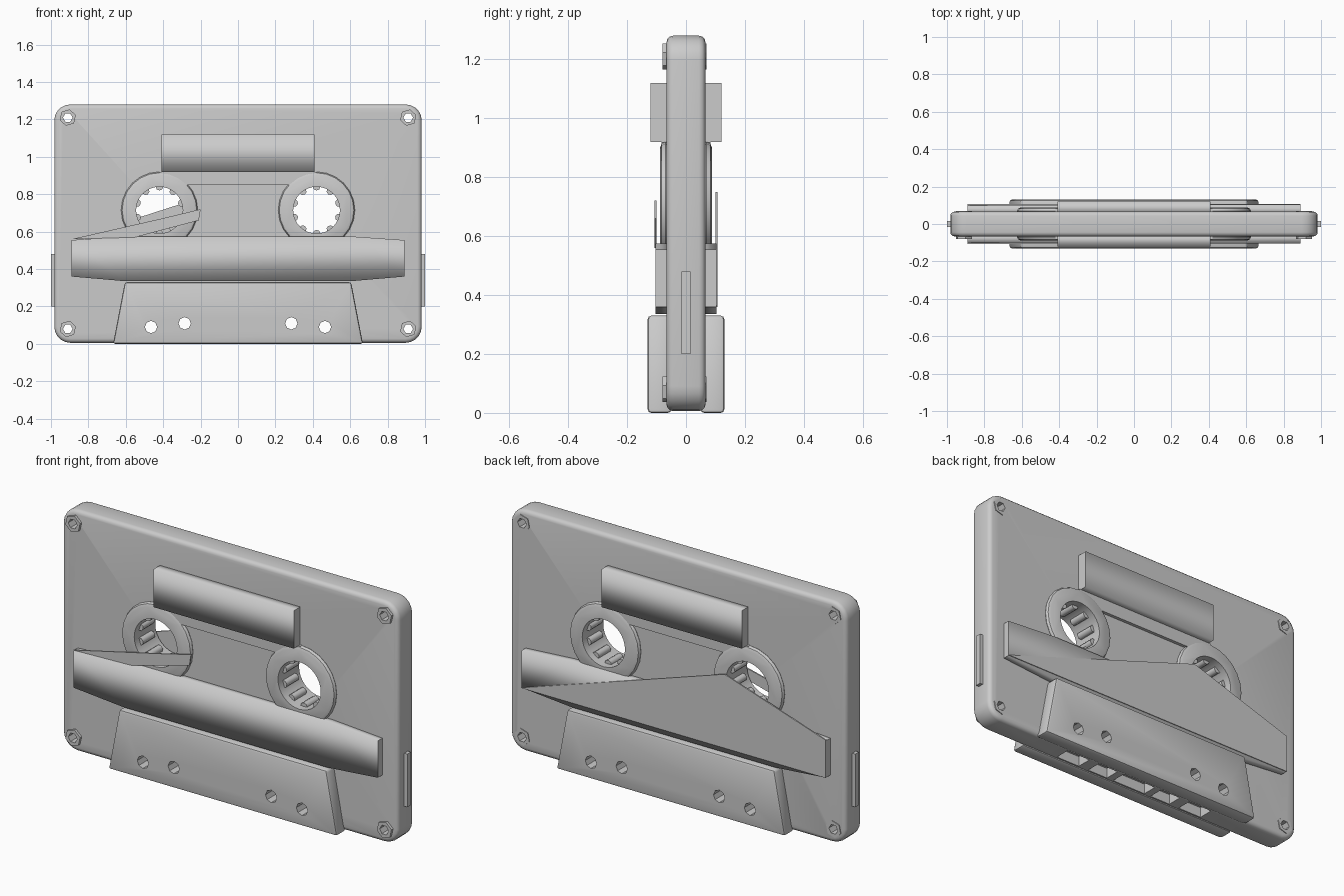
import bpy, bmesh, math
from mathutils import Vector

cube = bpy.data.objects.get("Cube")
if cube:
    bpy.data.objects.remove(cube)

plastic = bpy.data.materials.new("grey plastic")
plastic.use_nodes = True
GREY = (0.6, 0.6, 0.6, 1)
plastic.diffuse_color = GREY
plastic.node_tree.nodes["Principled BSDF"].inputs["Base Color"].default_value = GREY


def prism(name, outline, y0, y1):
    """Solid from an (x, z) outline stretched from y0 to y1."""
    bm = bmesh.new()
    face = bm.faces.new([bm.verts.new((x, y0, z)) for x, z in outline])
    new = bmesh.ops.extrude_face_region(bm, geom=[face])["geom"]
    verts = [v for v in new if isinstance(v, bmesh.types.BMVert)]
    bmesh.ops.translate(bm, verts=verts, vec=Vector((0, y1 - y0, 0)))
    bmesh.ops.recalc_face_normals(bm, faces=bm.faces)
    mesh = bpy.data.meshes.new(name)
    bm.to_mesh(mesh)
    bm.free()
    obj = bpy.data.objects.new(name, mesh)
    bpy.context.collection.objects.link(obj)
    mesh.materials.append(plastic)
    return obj


def rect(x0, x1, z0, z1):
    return [(x0, z0), (x1, z0), (x1, z1), (x0, z1)]


def circle(x, z, r, n, turn=0.0):
    return [(x + r * math.cos(turn + math.tau * i / n),
             z + r * math.sin(turn + math.tau * i / n)) for i in range(n)]


def rounded(w, z0, z1, r, n=5):
    pts = []
    centres = [(w - r, z1 - r), (r - w, z1 - r), (r - w, z0 + r), (w - r, z0 + r)]
    for q, (cx, cz) in enumerate(centres):
        for i in range(n + 1):
            a = math.pi / 2 * (q + i / n)
            pts.append((cx + r * math.cos(a), cz + r * math.sin(a)))
    return pts


def select(obj):
    bpy.ops.object.select_all(action='DESELECT')
    obj.select_set(True)
    bpy.context.view_layer.objects.active = obj


def bevel(obj, width, segments=3):
    mod = obj.modifiers.new("bevel", 'BEVEL')
    mod.width, mod.segments = width, segments
    mod.limit_method, mod.angle_limit = 'ANGLE', math.radians(60)
    select(obj)
    bpy.ops.object.modifier_apply(modifier=mod.name)


def cut(obj, cutters):
    select(obj)
    for cutter in cutters:
        mod = obj.modifiers.new("cut", 'BOOLEAN')
        mod.operation, mod.solver, mod.object = 'DIFFERENCE', 'EXACT', cutter
        bpy.ops.object.modifier_apply(modifier=mod.name)


def smooth(obj, degrees=40):
    select(obj)
    bpy.ops.object.shade_smooth_by_angle(angle=math.radians(degrees))


def soft_block(name, outline, y0, y1):
    """Block shaded as one soft roll, with crisp ends."""
    obj = prism(name, outline, y0, y1)
    for p in obj.data.polygons:
        p.use_smooth = abs(p.normal.x) < 0.9
    return obj


REEL_X, REEL_Z, HOLE_R = 0.42, 0.715, 0.125
SCREWS = [(s * 0.91, z) for s in (-1, 1) for z in (0.08, 1.21)]
PIN_HOLES = [(s * x, z) for s in (-1, 1) for x, z in ((0.465, 0.09), (0.285, 0.11))]

# Cutters for reel, screw and pin holes, and slots under the tape edge
reel_cuts = [prism("reel_cutter", circle(s * REEL_X, REEL_Z, HOLE_R, 32), -0.3, 0.3) for s in (-1, 1)]
screw_cuts = [prism("screw_cutter", circle(x, z, 0.026, 6), -0.3, 0.3) for x, z in SCREWS]
pin_cuts = [prism("pin_cutter", circle(x, z, 0.033, 8), -0.3, 0.3) for x, z in PIN_HOLES]
slot_cuts = [prism("slot_cutter", rect(x - w, x + w, -0.1, 0.06), -0.04, 0.04)
             for x, w in ((0, 0.1), (-0.2, 0.06), (0.2, 0.06), (-0.39, 0.07), (0.39, 0.07))]

# Main shell
shell = prism("shell", rounded(0.982, 0.006, 1.28, 0.085), -0.066, 0.066)
bevel(shell, 0.022)
cut(shell, reel_cuts + screw_cuts + pin_cuts + slot_cuts)
smooth(shell)

# Side tabs
for s, side in ((-1, "right"), (1, "left")):
    prism(side + "_tab", rect(*sorted((s * 0.96, s * 1.0)), 0.2, 0.48), -0.015, 0.015)

# Screw heads
for x, z in SCREWS:
    for y0, y1 in ((-0.08, -0.05), (0.05, 0.07)):
        head = prism("screw_head", circle(x, z, 0.045, 6, 0.3), y0, y1)
        cut(head, screw_cuts)

# Raised parts on both faces
for s, side in ((-1, "front"), (1, "back")):
    def span(depth):
        return sorted((s * 0.05, s * depth))

    soft_block(side + "_upper_label", rect(-0.41, 0.41, 0.92, 1.12), *span(0.12))
    soft_block(side + "_middle_band", [(-0.89, 0.36), (-0.6, 0.335), (0.6, 0.335), (0.89, 0.36),
                                       (0.89, 0.555), (0.6, 0.575), (-0.6, 0.575), (-0.89, 0.555)],
               *span(0.103))
    bridge = prism(side + "_reel_bridge", rect(-0.42, 0.42, 0.85, 0.92), *span(0.083))
    smooth(bridge)

    # Lower tape housing
    housing = prism(side + "_tape_housing",
                    [(-0.668, 0), (0.668, 0), (0.605, 0.33), (-0.605, 0.33)],
                    *span(0.13))
    bevel(housing, 0.012, 2)
    cut(housing, pin_cuts)
    smooth(housing)

    # Reel collars
    for x in (-REEL_X, REEL_X):
        collar = prism(side + "_reel_collar", circle(x, REEL_Z, 0.205, 24), *span(0.088))
        bevel(collar, 0.02, 2)
        cut(collar, reel_cuts)
        smooth(collar)

# Reel teeth
for x in (-REEL_X, REEL_X):
    for i in range(10):
        a = math.tau * (i + 0.5) / 10
        tooth = prism("reel_tooth", circle(x + HOLE_R * math.cos(a), REEL_Z + HOLE_R * math.sin(a),
                                           0.02, 8, a), -0.05, 0.05)
        smooth(tooth, 60)

# Loose webs of plastic lying across the right reel
prism("back_web", [(0.89, 0.36), (-0.89, 0.36), (-0.89, 0.56), (-0.3, 0.75)], 0.1, 0.107)
prism("front_web", [(-0.89, 0.56), (-0.55, 0.57), (-0.21, 0.66), (-0.2, 0.72),
                    (-0.4, 0.672)], -0.107, -0.1)

for cutter in reel_cuts + screw_cuts + pin_cuts + slot_cuts:
    bpy.data.objects.remove(cutter)
